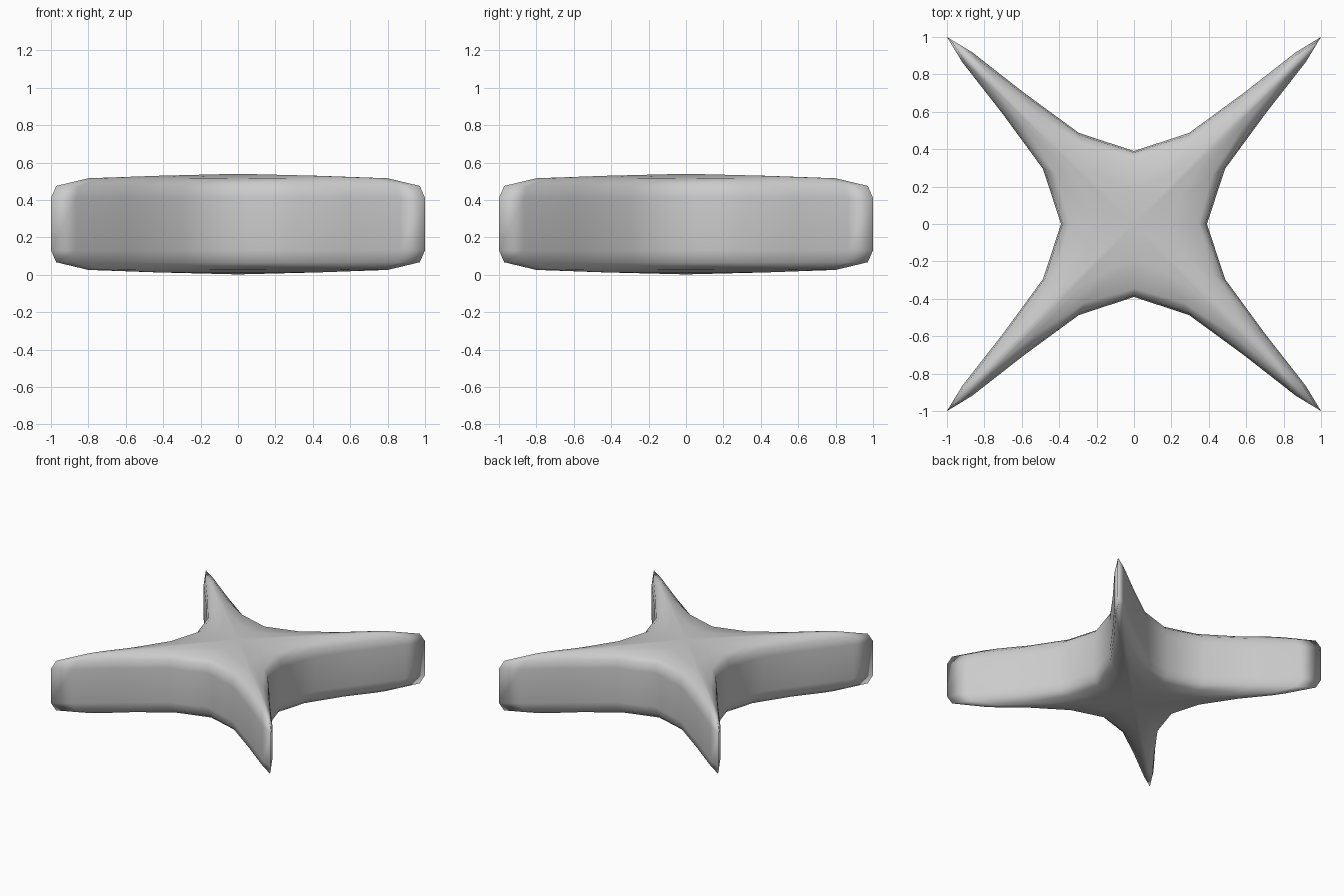
import bpy, bmesh
from mathutils import Matrix, Vector

if "Cube" in bpy.data.objects:
    bpy.data.objects.remove(bpy.data.objects["Cube"])

MID = 0.271  # height of the star's mid plane

# Each ring: half arm outline from notch to tip as (x, y, height above mid plane)
RINGS = [
    [(.39, 0, .14), (.487, .295, .14), (.703, .59, .14), (.918, .865, .14), (1, 1, .14)],
    [(.382, 0, .208), (.475, .29, .206), (.685, .58, .205), (.892, .85, .204), (.972, .972, .204)],
    [(.345, 0, .242), (.42, .265, .244), (.59, .525, .244), (.745, .72, .245), (.80, .80, .245)],
    [(.19, 0, .258), (.24, .13, .258), (.32, .27, .258), (.405, .385, .258), (.44, .44, .258)],
]


def star_ring(half, sign):
    """Mirror the half arm about its diagonal and rotate it four times."""
    arm = half + [(y, x, z) for x, y, z in half[-2:0:-1]]
    pts = []
    for q in range(4):
        rot = Matrix.Rotation(q * 1.5707963268, 3, 'Z')
        pts += [rot @ Vector((x, y, z * sign)) + Vector((0, 0, MID)) for x, y, z in arm]
    return pts


bm = bmesh.new()
# Loops ordered from the underside to the top
loops = [star_ring(r, -1) for r in reversed(RINGS)] + [star_ring(r, 1) for r in RINGS]
loops = [[bm.verts.new(p) for p in loop] for loop in loops]
n = len(loops[0])
for low, high in zip(loops, loops[1:]):
    for i in range(n):
        j = (i + 1) % n
        bm.faces.new((low[i], low[j], high[j], high[i]))

# Shallow peaked centres on both faces
for loop, z in ((loops[0], MID - .269), (loops[-1], MID + .269)):
    centre = bm.verts.new((0, 0, z))
    for i in range(n):
        bm.faces.new((loop[i], loop[(i + 1) % n], centre))

bmesh.ops.recalc_face_normals(bm, faces=bm.faces)
mesh = bpy.data.meshes.new("four_point_star")
bm.to_mesh(mesh)
bm.free()
for p in mesh.polygons:
    p.use_smooth = True
star = bpy.data.objects.new("four_point_star", mesh)
bpy.context.collection.objects.link(star)
